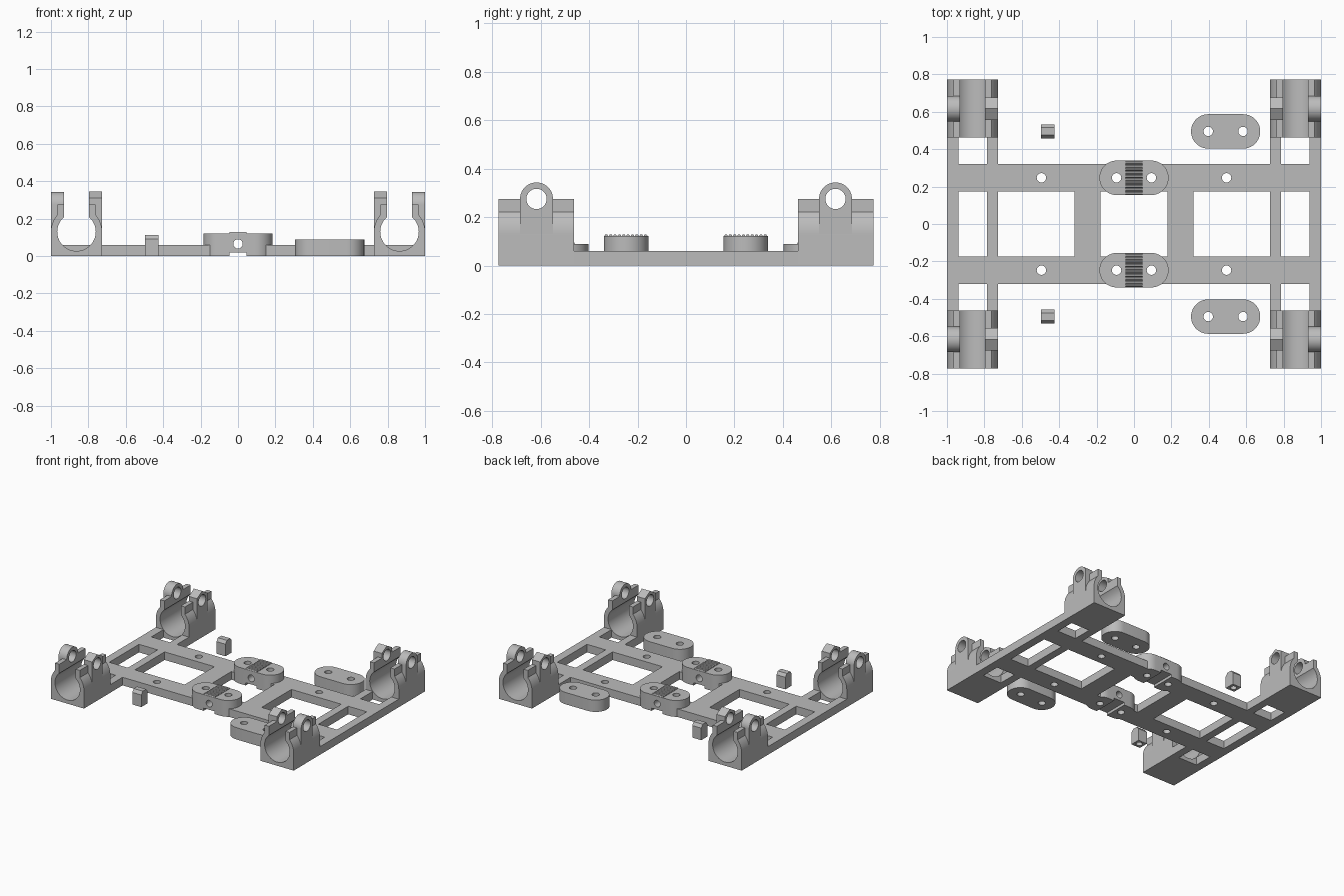
import bpy, bmesh, math
from mathutils import Vector

old = bpy.data.objects.get("Cube")
if old:
    bpy.data.objects.remove(old)

grey = bpy.data.materials.new("plain_grey")
grey.use_nodes = True
grey.diffuse_color = (0.5, 0.5, 0.5, 1)
grey.node_tree.nodes["Principled BSDF"].inputs["Base Color"].default_value = (0.5, 0.5, 0.5, 1)


def prism(name, pts, axis, lo, hi):
    """Extrude a 2D outline along an axis; outline is in the other two axes."""
    place = {"X": lambda u, v, w: (w, u, v),
             "Y": lambda u, v, w: (u, w, v),
             "Z": lambda u, v, w: (u, v, w)}[axis]
    bm = bmesh.new()
    face = bm.faces.new([bm.verts.new(place(u, v, lo)) for u, v in pts])
    out = bmesh.ops.extrude_face_region(bm, geom=[face])
    move = Vector(place(0, 0, hi - lo))
    bmesh.ops.translate(bm, vec=move, verts=[g for g in out["geom"] if isinstance(g, bmesh.types.BMVert)])
    bmesh.ops.recalc_face_normals(bm, faces=bm.faces)
    mesh = bpy.data.meshes.new(name)
    bm.to_mesh(mesh)
    bm.free()
    mesh.materials.append(grey)
    ob = bpy.data.objects.new(name, mesh)
    bpy.context.collection.objects.link(ob)
    return ob


def rect(u0, u1, v0, v1):
    return [(u0, v0), (u1, v0), (u1, v1), (u0, v1)]


def arc(cu, cv, r, a0, a1, n):
    steps = [math.radians(a0 + (a1 - a0) * i / n) for i in range(n + 1)]
    return [(cu + r * math.cos(a), cv + r * math.sin(a)) for a in steps]


def circle(cu, cv, r, n=32):
    return arc(cu, cv, r, 0, 360, n)[:-1]


def stadium(cx, cy, half, r):
    return arc(cx + half, cy, r, -90, 90, 20) + arc(cx - half, cy, r, 90, 270, 20)


def cut(ob, cutters):
    """Subtract each cutter and bake the result."""
    for c in cutters:
        m = ob.modifiers.new("cut", "BOOLEAN")
        m.operation, m.solver, m.object = "DIFFERENCE", "EXACT", c
    deps = bpy.context.evaluated_depsgraph_get()
    baked = bpy.data.meshes.new_from_object(ob.evaluated_get(deps))
    ob.modifiers.clear()
    ob.data = baked


def finish(obs):
    """Smooth curved walls while keeping edges sharp."""
    bpy.ops.object.select_all(action="DESELECT")
    for ob in obs:
        ob.select_set(True)
        bpy.context.view_layer.objects.active = ob
    bpy.ops.object.shade_smooth_by_angle(angle=math.radians(30))


def drop(cutters):
    for c in cutters:
        bpy.data.objects.remove(c)


parts = []
T = 0.06        # plate thickness
BAR = 0.247     # y of the long bars
HOLE = 0.025    # screw hole radius

# Main plate with its windows
plate = prism("frame_plate", rect(-1, 1, -0.32, 0.32), "Z", 0, T)
windows = [(-0.178, 0.178)]
for s in (-1, 1):
    windows += [sorted((s * 0.317, s * 0.727)), sorted((s * 0.785, s * 0.938))]
plate_cutters = [prism("window_cutter", rect(a, b, -0.175, 0.175), "Z", -0.1, 0.2) for a, b in windows]
plate_cutters += [prism("screw_cutter", circle(sx * 0.495, sy * BAR, HOLE), "Z", -0.1, 0.2)
                  for sx in (-1, 1) for sy in (-1, 1)]

# Hinge blocks in the middle of the long bars
for sy, side in ((-1, "front"), (1, "back")):
    y = sy * BAR
    block = prism(side + "_centre_block", stadium(0, y, 0.093, 0.092), "Z", 0, 0.121)
    cutters = [prism("screw_cutter", circle(sx * 0.093, y, HOLE), "Z", -0.1, 0.2) for sx in (-1, 1)]
    cutters.append(prism("pin_cutter", circle(0, 0.065, HOLE), "Y", y - 0.12, y + 0.12))
    cutters.append(prism("notch_cutter", rect(-0.045, 0.045, -0.1, 0.02), "Y", y - 0.12, y + 0.12))
    cut(block, cutters)
    plate_cutters += cutters
    # Gripping teeth across the block
    teeth, pitch = [(y - 0.09, 0.118)], 0.18 / 10
    for i in range(10):
        v = y - 0.09 + i * pitch
        teeth += [(v, 0.121), (v + pitch * 0.25, 0.129), (v + pitch * 0.65, 0.129), (v + pitch * 0.9, 0.121)]
    teeth.append((y + 0.09, 0.118))
    parts += [block, prism(side + "_grip_teeth", teeth, "X", -0.045, 0.045)]

    # Loose oval spacer
    ys = sy * 0.495
    spacer = prism(side + "_spacer", stadium(0.49, ys, 0.093, 0.092), "Z", 0, 0.088)
    holes = [prism("screw_cutter", circle(0.49 + sx * 0.093, ys, HOLE), "Z", -0.1, 0.2) for sx in (-1, 1)]
    cut(spacer, holes)
    drop(holes)

    # Loose small peg with a rounded top and a blind hole below
    crown = [(ys + 0.037, 0), (ys + 0.037, 0.09), (ys + 0.02, 0.112),
             (ys - 0.02, 0.112), (ys - 0.037, 0.09), (ys - 0.037, 0)]
    peg = prism(side + "_peg", crown, "X", -0.498, -0.424)
    holes = [prism("peg_cutter", circle(-0.461, ys, 0.022), "Z", -0.1, 0.06)]
    cut(peg, holes)
    drop(holes)
    parts += [spacer, peg]

cut(plate, plate_cutters)
drop(plate_cutters)
parts.append(plate)

# Corner arms and tube clamps
CX, CZ, R, BOLT_Z, BOLT_Y = 0.8635, 0.13, 0.1365, 0.275, 0.617
for sx, lr in ((-1, "right"), (1, "left")):
    for sy, fb in ((-1, "front"), (1, "back")):
        tag = fb + "_" + lr
        cx, yb = sx * CX, sy * BOLT_Y
        y0, y1 = sorted((sy * 0.463, sy * 0.773))

        def span(a, b):
            return sorted((sx * a, sx * b))

        for label, (a, b) in (("inner", (0.727, 0.785)), ("outer", (0.938, 1.0))):
            ya, yc = sorted((sy * 0.32, sy * 0.463))
            parts.append(prism(f"{tag}_{label}_arm", rect(*span(a, b), ya, yc), "Z", 0, T))

        # Clamp body: square base, round shoulders, upright ears
        ear = 0.102
        a = math.degrees(math.acos(ear / R))
        outline = [(cx - R, 0), (cx + R, 0)] + arc(cx, CZ, R, 0, a, 10)
        outline += [(cx + ear, BOLT_Z), (cx - ear, BOLT_Z)]
        outline += arc(cx, CZ, R, 180 - a, 180, 10)
        body = prism(tag + "_clamp", outline, "Y", y0, y1)

        # Bolt lugs: round outside, six-sided inside
        round_lug = [(yb - 0.068, CZ), (yb + 0.068, CZ)] + arc(yb, BOLT_Z, 0.068, 0, 180, 24)
        hex_lug = [(yb - 0.06, CZ), (yb + 0.06, CZ)] + arc(yb, BOLT_Z, 0.0693, 30, 150, 2)
        lugs = [prism(tag + "_round_lug", round_lug, "X", *span(CX + 0.068, CX + R)),
                prism(tag + "_hex_lug", hex_lug, "X", *span(CX - R, CX - 0.06))]

        # Tube bore, top slot and bolt hole
        cutters = [prism("bore_cutter", circle(cx, CZ, 0.103, 48), "Y", y0 - 0.1, y1 + 0.1),
                   prism("slot_cutter", rect(cx - 0.068, cx + 0.068, CZ, 0.5), "Y", y0 - 0.1, y1 + 0.1),
                   prism("bolt_cutter", circle(yb, BOLT_Z, 0.042), "X", cx - 0.3, cx + 0.3)]
        for ob in [body] + lugs:
            cut(ob, cutters)
            parts.append(ob)
        drop(cutters)

finish(parts)
